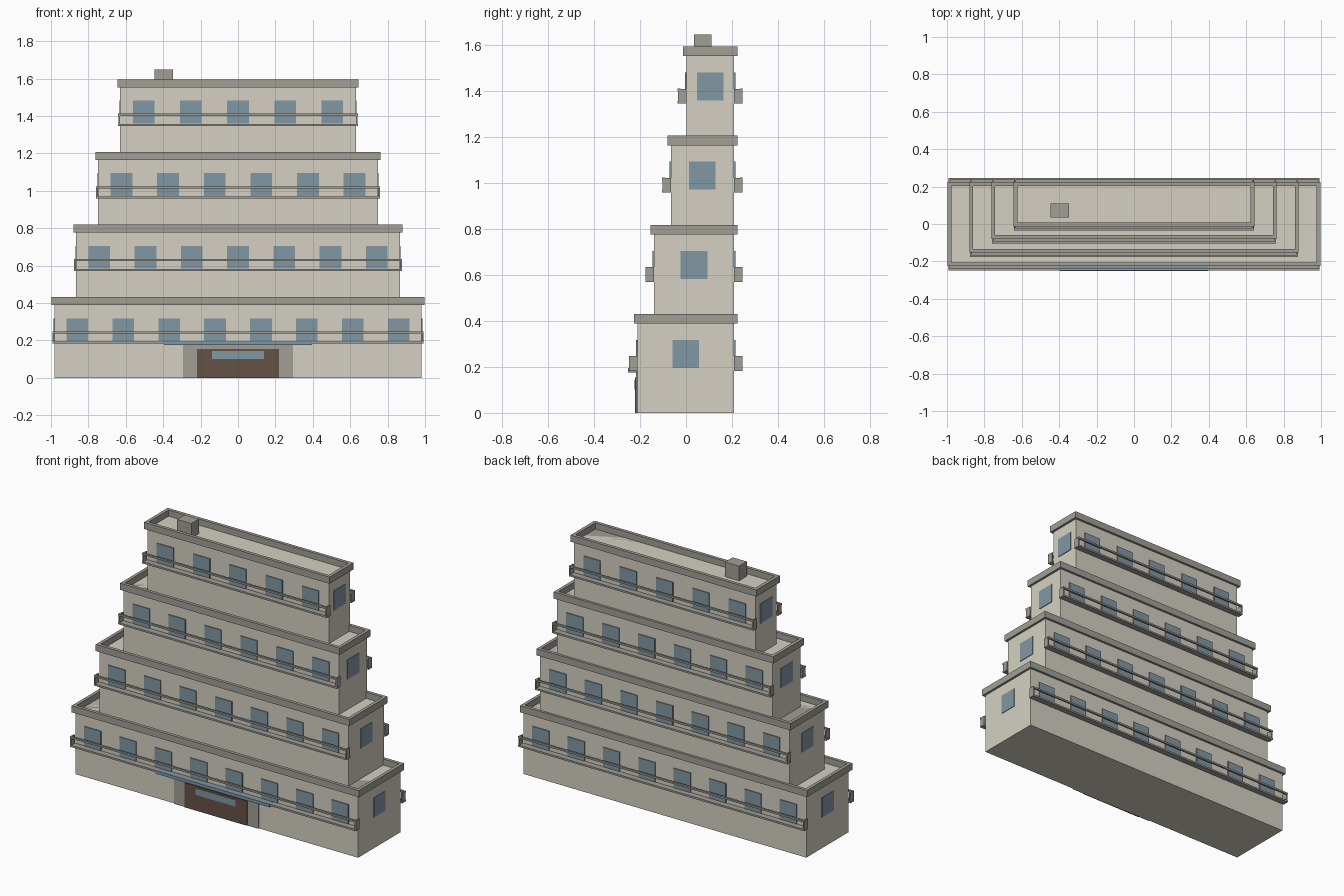
import bpy

if "Cube" in bpy.data.objects:
    bpy.data.objects.remove(bpy.data.objects["Cube"])

def material(name, rgb):
    m = bpy.data.materials.new(name)
    m.diffuse_color = (*rgb, 1)
    m.use_nodes = True
    m.node_tree.nodes["Principled BSDF"].inputs["Base Color"].default_value = m.diffuse_color
    return m

WALL = material("plaster", (0.66, 0.63, 0.54))
TRIM = material("trim", (0.36, 0.345, 0.31))
GLASS = material("glass", (0.22, 0.31, 0.37))
WOOD = material("wood", (0.13, 0.085, 0.06))

FACES = [(0, 2, 3, 1), (4, 5, 7, 6), (0, 1, 5, 4),
         (2, 6, 7, 3), (0, 4, 6, 2), (1, 3, 7, 5)]

def boxes(name, items, mat):
    """One object made of boxes, each (x0, x1, y0, y1, z0, z1)."""
    verts, faces = [], []
    for x0, x1, y0, y1, z0, z1 in items:
        n = len(verts)
        verts += [(x, y, z) for z in (z0, z1) for y in (y0, y1) for x in (x0, x1)]
        faces += [tuple(n + i for i in f) for f in FACES]
    me = bpy.data.meshes.new(name)
    me.from_pydata(verts, [], faces)
    me.materials.append(mat)
    ob = bpy.data.objects.new(name, me)
    bpy.context.collection.objects.link(ob)
    return ob

BACK = 0.209
PITCH = 0.388      # storey height
OVER, INNER = 0.0145, 0.006   # parapet overhang and inset
WIN = 0.058        # half window width

# half width, front y, window count for each storey
storeys = [(0.982, -0.211, 8), (0.866, -0.139, 7),
           (0.748, -0.066, 6), (0.630, 0.002, 5)]

for i, (hw, front, count) in enumerate(storeys):
    z = PITCH * i
    tag = f"storey_{i + 1}"
    top = z + 0.392

    # walls with a flat roof
    boxes(tag + "_walls", [(-hw, hw, front, BACK, z, top)], WALL)

    # parapet ring around the roof
    ox, ix = hw + OVER, hw - INNER
    pz = (top, top + 0.039)
    boxes(tag + "_parapet", [
        (-ox, ox, front - OVER, front + INNER, *pz),
        (-ox, ox, BACK - INNER, BACK + OVER, *pz),
        (-ox, -ix, front + INNER, BACK - INNER, *pz),
        (ix, ox, front + INNER, BACK - INNER, *pz)], TRIM)
    # underside lip closing the overhang
    boxes(tag + "_cornice", [(-ox, ox, front - OVER, BACK + OVER, top - 0.003, top)], TRIM)

    # windows on the long sides and one at each end
    wz = (z + 0.196, z + 0.318)
    step = 2 * hw / count
    panes = []
    for k in range(count):
        c = -hw + step * (k + 0.5)
        panes.append((c - WIN, c + WIN, front - 0.006, front + 0.002, *wz))
        panes.append((c - WIN, c + WIN, BACK - 0.002, BACK + 0.006, *wz))
    mid = (front + BACK) / 2
    for s in (-1, 1):
        a, b = sorted((s * (hw - 0.002), s * (hw + 0.004)))
        panes.append((a, b, mid - WIN, mid + WIN, *wz))
    boxes(tag + "_windows", panes, GLASS)

    # balconies: slab, top rail and end panels, front and back
    bx = hw + 0.011
    for side, wall, d in (("front", front, -1), ("back", BACK, 1)):
        def span(a, b):
            return sorted((wall + d * a, wall + d * b))
        parts = [(-bx, bx, *span(0, 0.038), z + 0.183, z + 0.194),
                 (-bx, bx, *span(0.026, 0.038), z + 0.237, z + 0.248)]
        for s in (-1, 1):
            a, b = sorted((s * (bx - 0.009), s * (bx - 0.001)))
            parts.append((a, b, *span(0, 0.037), z + 0.194, z + 0.247))
        boxes(f"{tag}_{side}_balcony", parts, TRIM)

# entrance
boxes("door_surround", [(-0.294, 0.294, -0.217, -0.205, 0, 0.176)], TRIM)
boxes("door", [(-0.218, 0.218, -0.221, -0.21, 0, 0.155)], WOOD)
boxes("door_glass", [(-0.139, 0.139, -0.225, -0.215, 0.101, 0.143)], GLASS)
boxes("entrance_canopy", [(-0.396, 0.396, -0.252, -0.205, 0.175, 0.1945)], GLASS)

# rooftop chimney
boxes("chimney", [(-0.446, -0.348, 0.034, 0.110, 1.55, 1.648)], TRIM)
